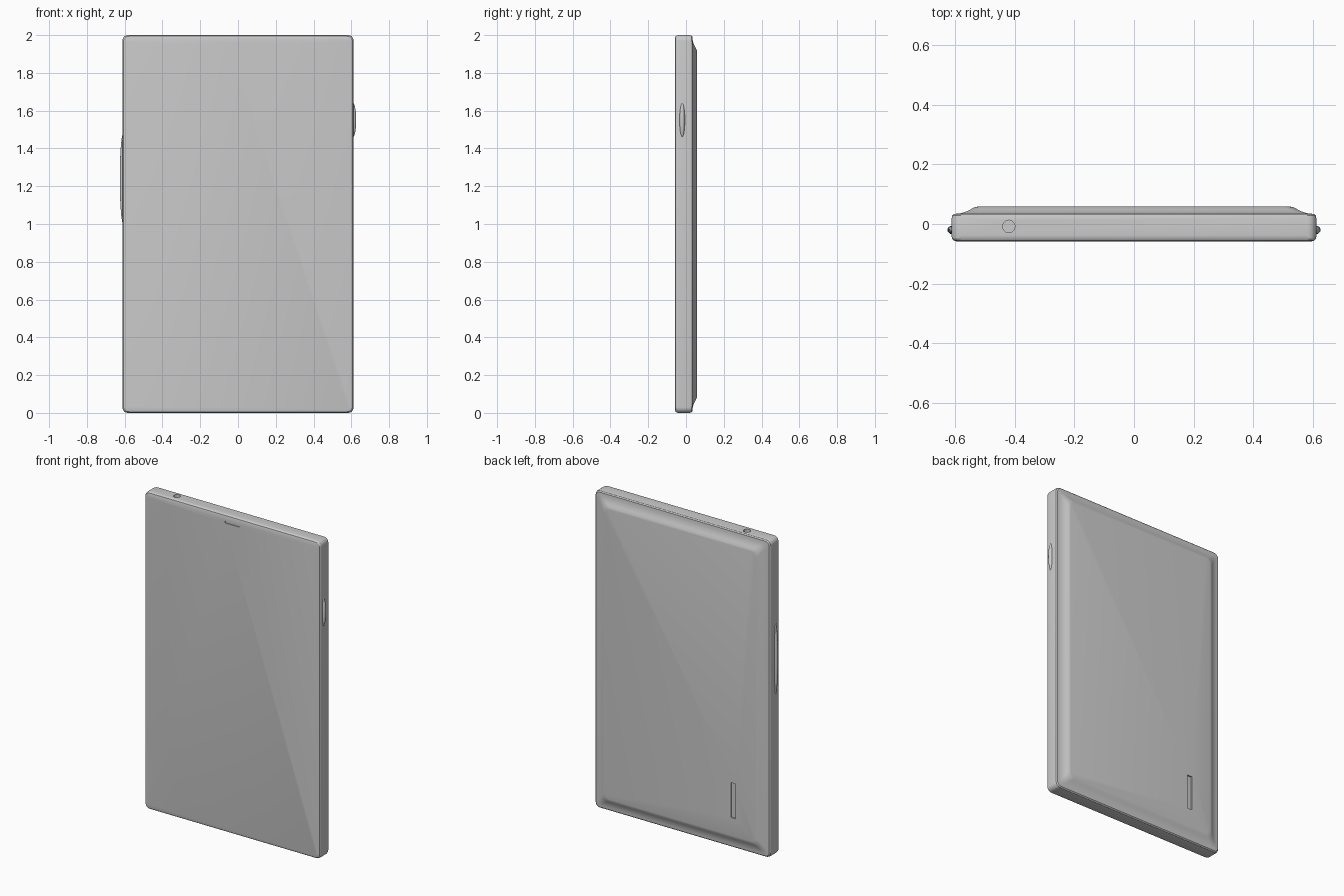
import bpy, bmesh
from math import sin, cos, pi, radians

if "Cube" in bpy.data.objects:
    bpy.data.objects.remove(bpy.data.objects["Cube"])

W, H = 0.612, 1.0   # half width and half height of the slab


def rounded_rect(hw, hh, r, n=6):
    pts = []
    for k, (sx, sz) in enumerate([(1, 1), (-1, 1), (-1, -1), (1, -1)]):
        for i in range(n + 1):
            a = (k + i / n) * pi / 2
            pts.append((sx * (hw - r) + r * cos(a), sz * (hh - r) + r * sin(a)))
    return pts


def loft(name, rings):
    # each ring: inset from the outline, y, corner radius
    bm = bmesh.new()
    loops = [[bm.verts.new((x, y, z + H)) for x, z in rounded_rect(W - d, H - d, r)]
             for d, y, r in rings]
    for a, b in zip(loops, loops[1:]):
        for i in range(len(a)):
            j = (i + 1) % len(a)
            bm.faces.new((a[i], a[j], b[j], b[i]))
    bm.faces.new(loops[0])
    bm.faces.new(loops[-1])
    bmesh.ops.recalc_face_normals(bm, faces=bm.faces)
    me = bpy.data.meshes.new(name)
    bm.to_mesh(me)
    bm.free()
    ob = bpy.data.objects.new(name, me)
    bpy.context.collection.objects.link(ob)
    return ob


def smooth(ob, angle=30):
    bpy.ops.object.select_all(action='DESELECT')
    ob.select_set(True)
    bpy.context.view_layer.objects.active = ob
    bpy.ops.object.shade_smooth_by_angle(angle=radians(angle))


def box(name, loc, size):
    bpy.ops.mesh.primitive_cube_add(size=1, location=loc)
    ob = bpy.context.object
    ob.name, ob.scale = name, size
    return ob


# Slab with rounded edges and a raised back panel with concave slopes
case = loft("case", [
    (0.016, -0.058, 0.022), (0.006, -0.055, 0.028), (0.001, -0.048, 0.03),
    (0.0, -0.038, 0.03), (0.0, 0.018, 0.03), (0.002, 0.028, 0.03),
    (0.008, 0.034, 0.028), (0.025, 0.035, 0.025), (0.045, 0.040, 0.025),
    (0.062, 0.048, 0.03), (0.076, 0.056, 0.035), (0.086, 0.058, 0.035)])

# Cut-outs: earpiece, back speaker slot and headphone socket
cutters = [box("earpiece_cutter", (0, -0.06, 1.955), (0.1, 0.014, 0.014)),
           box("speaker_cutter", (-0.37, 0.06, 0.31), (0.034, 0.02, 0.22))]
bpy.ops.mesh.primitive_cylinder_add(vertices=12, radius=0.021, depth=0.08,
                                    location=(-0.42, -0.008, 2.0))
bpy.context.object.name = "socket_cutter"
cutters.append(bpy.context.object)
for c in cutters:
    m = case.modifiers.new(c.name, 'BOOLEAN')
    m.operation, m.solver, m.object = 'DIFFERENCE', 'EXACT', c
    bpy.ops.object.select_all(action='DESELECT')
    bpy.context.view_layer.objects.active = case
    case.select_set(True)
    bpy.ops.object.modifier_apply(modifier=m.name)
    bpy.data.objects.remove(c)
smooth(case)

# Side buttons: slim domes on the right and left edges
for name, x, z, half in [("power_button", 0.606, 1.55, 0.093),
                         ("volume_button", -0.606, 1.24, 0.245)]:
    bpy.ops.mesh.primitive_uv_sphere_add(segments=24, ring_count=16, radius=1,
                                         location=(x, -0.02, z))
    b = bpy.context.object
    b.name, b.scale = name, (0.02, 0.015, half)
    smooth(b)
